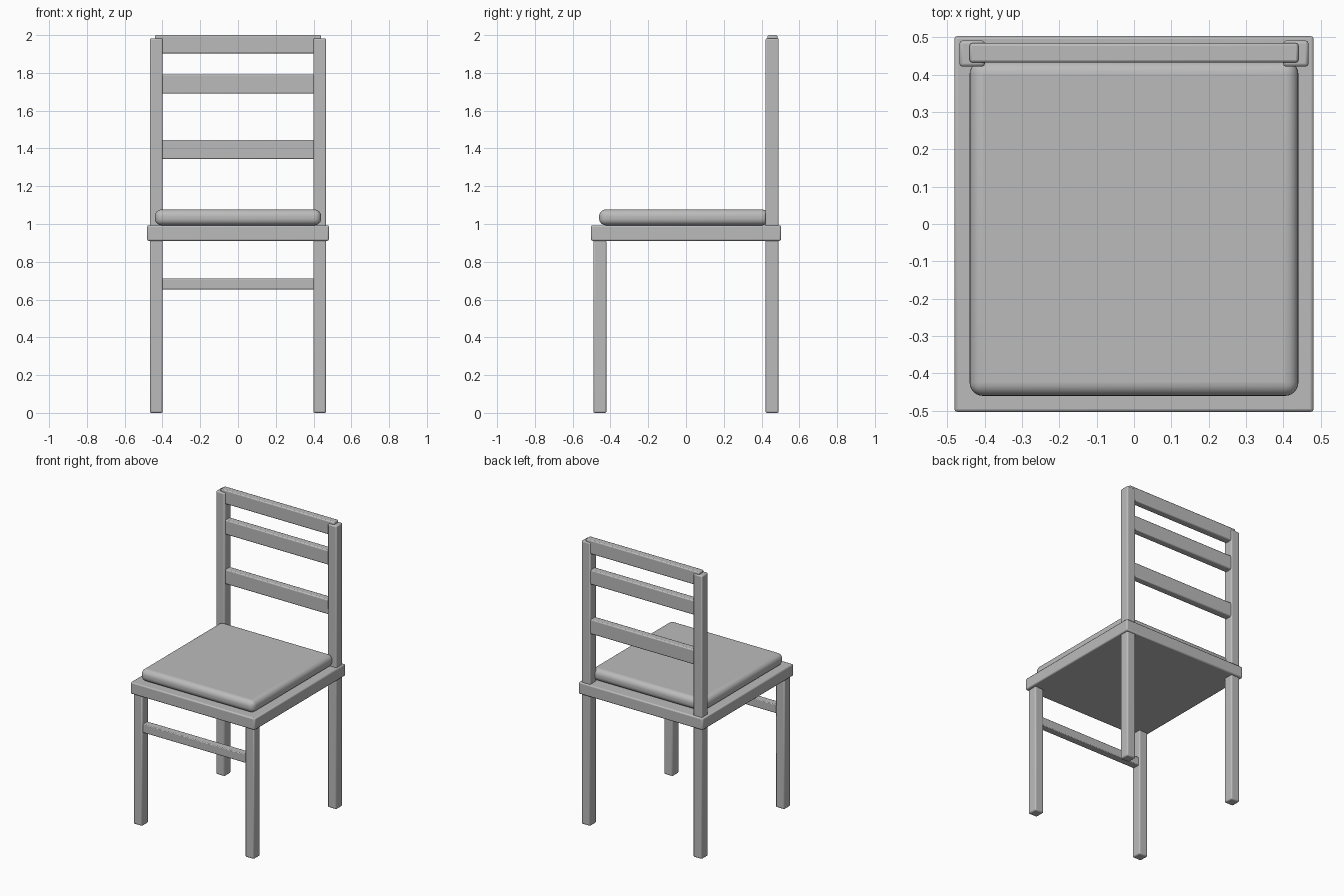
import bpy
import bmesh

cube = bpy.data.objects.get("Cube")
if cube:
    bpy.data.objects.remove(cube, do_unlink=True)

gray = bpy.data.materials.new("plain gray")
gray.use_nodes = True
gray.diffuse_color = (0.5, 0.5, 0.5, 1)
gray.node_tree.nodes["Principled BSDF"].inputs["Base Color"].default_value = (0.5, 0.5, 0.5, 1)


def box(name, x, y, z, bevel, segments=2):
    """Bevelled box from its (low, high) extent on each axis."""
    spans = (x, y, z)
    bm = bmesh.new()
    bmesh.ops.create_cube(bm, size=1)
    for v in bm.verts:
        v.co = [lo + (c + 0.5) * (hi - lo) for c, (lo, hi) in zip(v.co, spans)]
    mesh = bpy.data.meshes.new(name)
    bm.to_mesh(mesh)
    bm.free()
    mesh.materials.append(gray)
    obj = bpy.data.objects.new(name, mesh)
    bpy.context.collection.objects.link(obj)
    mod = obj.modifiers.new("rounded edges", "BEVEL")
    mod.width = bevel
    mod.segments = segments
    bpy.ops.object.select_all(action="DESELECT")
    obj.select_set(True)
    bpy.context.view_layer.objects.active = obj
    bpy.ops.object.shade_smooth_by_angle()
    return obj


# Seat board and soft cushion
box("seat", (-0.481, 0.481), (-0.503, 0.503), (0.911, 0.993), 0.008)
box("cushion", (-0.44, 0.44), (-0.46, 0.437), (0.993, 1.077), 0.036, 6)

# Front legs, and back legs that rise into the backrest posts
for side, x in (("left", (0.399, 0.467)), ("right", (-0.467, -0.399))):
    box("front_leg_" + side, x, (-0.491, -0.421), (0, 0.912), 0.008)
    box("back_post_" + side, x, (0.421, 0.491), (0, 1.983), 0.008)

# Backrest rails
for name, z in (("top", (1.903, 2.0)), ("middle", (1.69, 1.792)), ("lower", (1.343, 1.446))):
    box("back_rail_" + name, (-0.44, 0.44), (0.432, 0.484), z, 0.007)

# Stretcher between the front legs
box("front_stretcher", (-0.44, 0.44), (-0.482, -0.43), (0.652, 0.712), 0.005)
